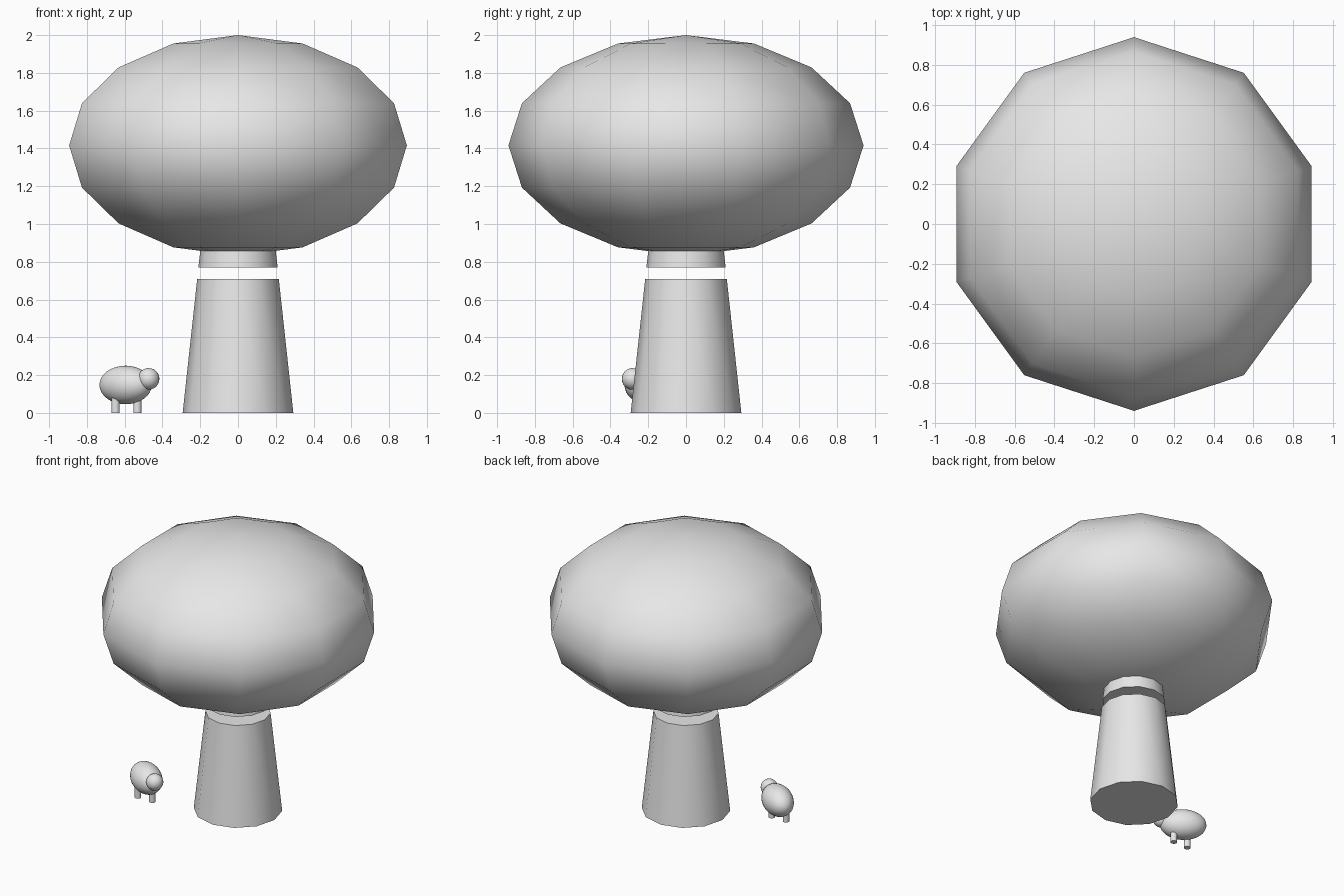
import bpy
import math

cube = bpy.data.objects.get("Cube")
if cube:
    bpy.data.objects.remove(cube, do_unlink=True)

# One plain grey for everything
grey = bpy.data.materials.new("light_grey")
grey.use_nodes = True
grey.diffuse_color = (0.8, 0.8, 0.8, 1)
grey.node_tree.nodes["Principled BSDF"].inputs["Base Color"].default_value = (0.8, 0.8, 0.8, 1)


def finish(name):
    obj = bpy.context.object
    obj.name = name
    obj.data.materials.append(grey)
    return obj


def ball(name, centre, radii, segments, rings, turn=0):
    bpy.ops.mesh.primitive_uv_sphere_add(segments=segments, ring_count=rings, radius=1,
                                         location=centre, rotation=(0, 0, turn))
    obj = finish(name)
    obj.scale = radii
    bpy.ops.object.transform_apply(location=False, rotation=True, scale=True)
    bpy.ops.object.shade_smooth()
    return obj


def post(name, x, y, bottom, top, r_bottom, r_top, sides):
    bpy.ops.mesh.primitive_cone_add(vertices=sides, radius1=r_bottom, radius2=r_top,
                                    depth=top - bottom, location=(x, y, (bottom + top) / 2))
    obj = finish(name)
    bpy.ops.object.shade_smooth_by_angle(angle=math.radians(50))
    return obj


# Tree: ten-sided crown, trunk in two pieces with a narrow gap
# (crown corners lie on the x axis)
ball("crown", (0, 0, 1.416), (0.94, 0.94, 0.584), 10, 8)
post("lower_trunk", 0, 0, 0, 0.71, 0.293, 0.216, 12)
post("upper_trunk", 0, 0, 0.77, 1.2, 0.21, 0.16, 12)

# Sheep standing beside the trunk, turned partly to the front
ball("sheep_body", (-0.595, -0.205, 0.148), (0.155, 0.1, 0.102), 24, 16, math.radians(-35))
ball("sheep_head", (-0.473, -0.283, 0.18), (0.057, 0.057, 0.057), 20, 12)
for side, x in (("right", -0.648), ("left", -0.533)):
    post("sheep_leg_" + side, x, -0.226, 0, 0.12, 0.0225, 0.0225, 10)
